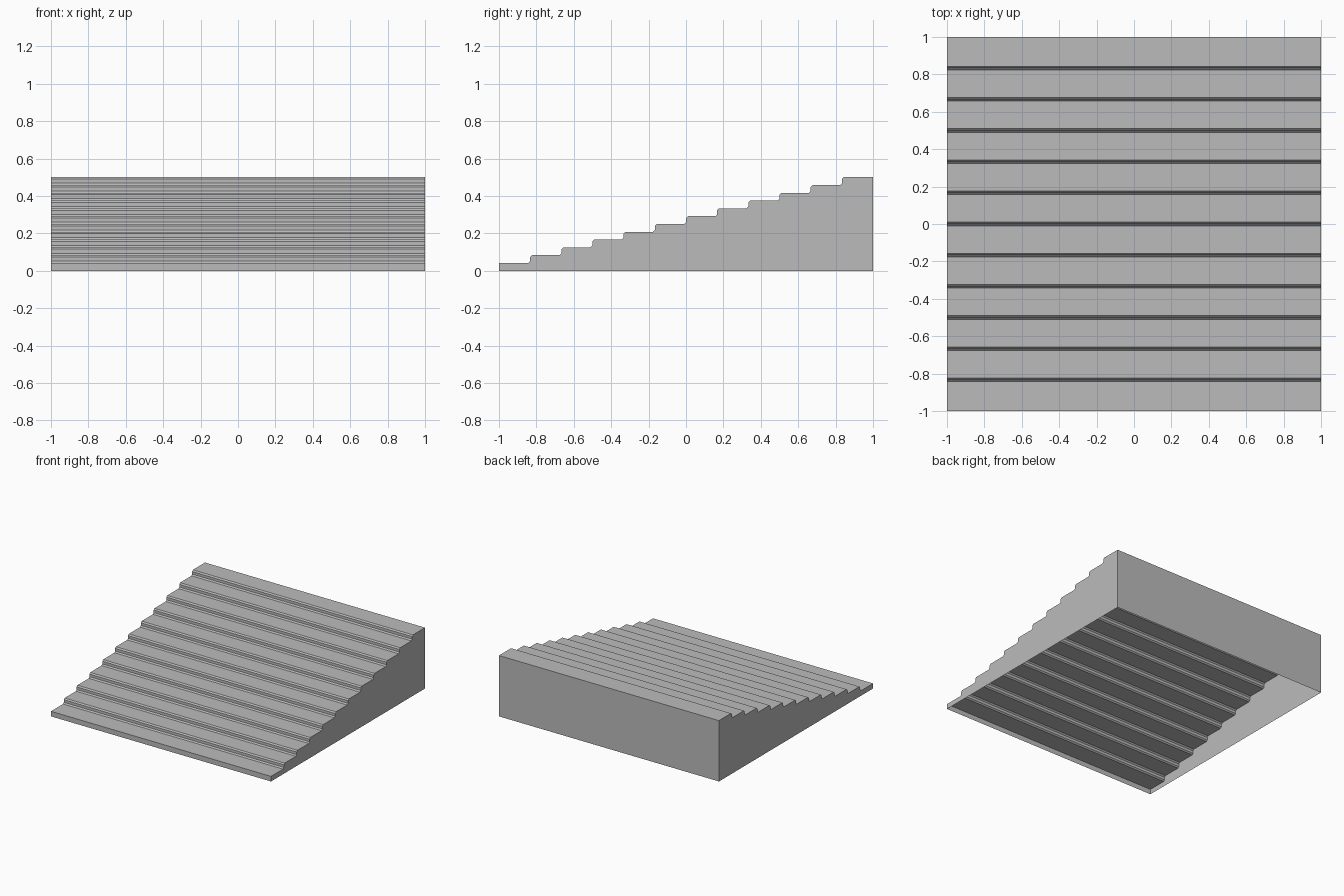
import bpy
import bmesh

if "Cube" in bpy.data.objects:
    bpy.data.objects.remove(bpy.data.objects["Cube"], do_unlink=True)

STEPS = 12
DEPTH = 2 / STEPS
RISE = 0.5 / STEPS
EASE = 0.01

concrete = bpy.data.materials.new("plain grey")
concrete.use_nodes = True
grey = (0.5, 0.5, 0.5, 1)
concrete.diffuse_color = grey
concrete.node_tree.nodes["Principled BSDF"].inputs["Base Color"].default_value = grey

# Stepped side profile, each riser eased at its foot and nosing
profile = [(-1, 0), (-1, RISE)]
for i in range(1, STEPS):
    y, low, high = -1 + i * DEPTH, i * RISE, (i + 1) * RISE
    profile += [(y - EASE, low), (y, low + EASE), (y, high - EASE), (y + EASE, high)]
profile += [(1, 0.5), (1, 0)]

# Hollow staircase shell, open underneath
bm = bmesh.new()
right = [bm.verts.new((-1, y, z)) for y, z in profile]
left = [bm.verts.new((1, y, z)) for y, z in profile]
for i in range(len(profile) - 1):
    bm.faces.new((right[i], left[i], left[i + 1], right[i + 1]))
bm.faces.new(right)
bm.faces.new(left[::-1])
bmesh.ops.recalc_face_normals(bm, faces=bm.faces[:])

mesh = bpy.data.meshes.new("staircase_shell")
bm.to_mesh(mesh)
bm.free()
mesh.materials.append(concrete)
stairs = bpy.data.objects.new("staircase_shell", mesh)
bpy.context.collection.objects.link(stairs)
